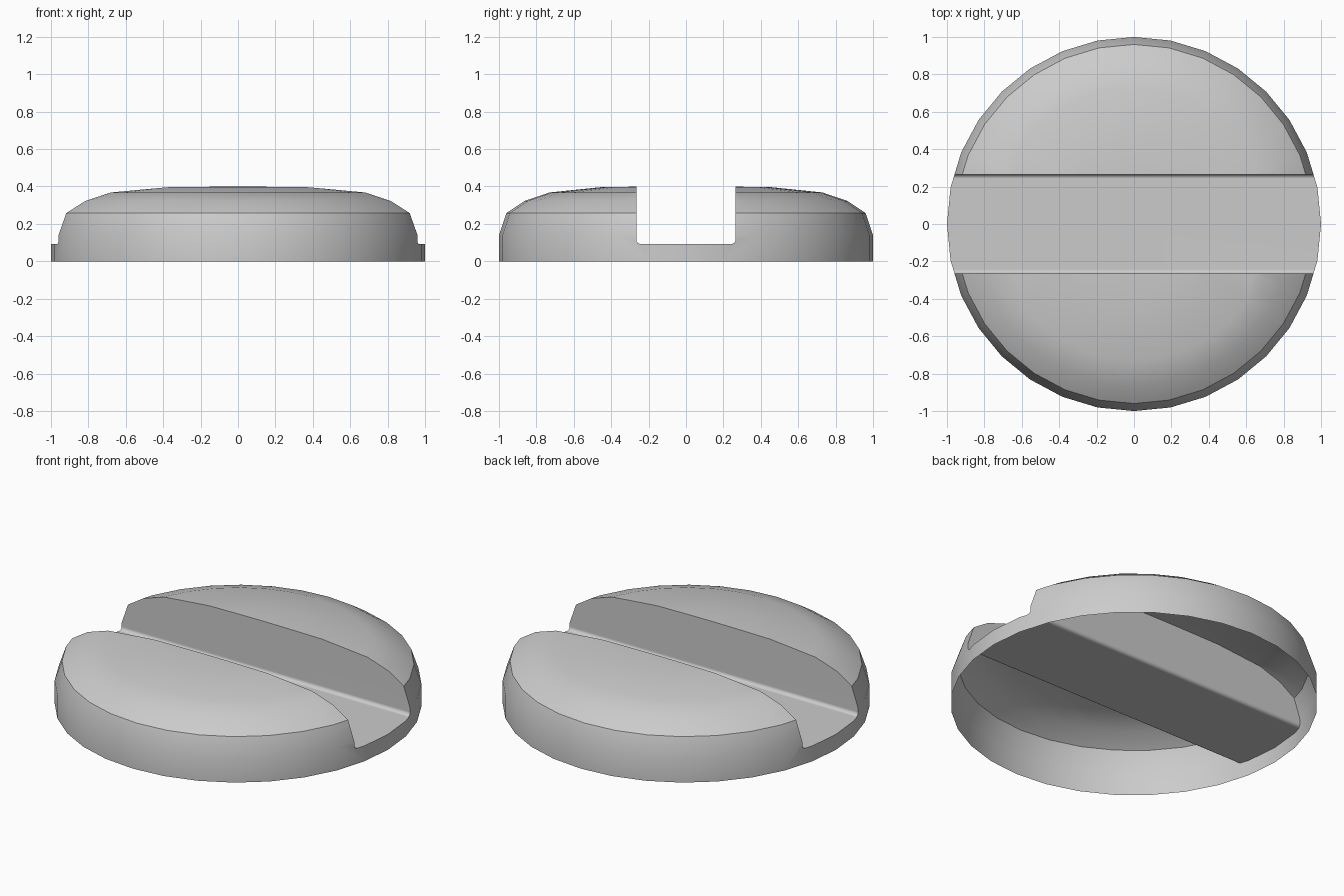
import bpy, bmesh, math
from mathutils import Matrix, Vector

if "Cube" in bpy.data.objects:
    bpy.data.objects.remove(bpy.data.objects["Cube"], do_unlink=True)

grey = bpy.data.materials.new("light grey")
grey.use_nodes = True
colour = (0.6, 0.6, 0.6, 1)
grey.diffuse_color = colour
grey.node_tree.nodes["Principled BSDF"].inputs["Base Color"].default_value = colour


def add_object(name, bm):
    bmesh.ops.recalc_face_normals(bm, faces=bm.faces)
    mesh = bpy.data.meshes.new(name)
    bm.to_mesh(mesh)
    bm.free()
    obj = bpy.data.objects.new(name, mesh)
    bpy.context.collection.objects.link(obj)
    mesh.materials.append(grey)
    return obj


# Domed head: radius and height profile, revolved in 32 steps
profile = [(0, 0), (1, 0), (1, 0.14), (0.96, 0.258), (0.862, 0.323),
           (0.73, 0.368), (0.46, 0.396), (0, 0.404)]
bm = bmesh.new()
verts = [bm.verts.new((r, 0, z)) for r, z in profile]
edges = [bm.edges.new(pair) for pair in zip(verts, verts[1:])]
bmesh.ops.spin(bm, geom=verts + edges, cent=(0, 0, 0), axis=(0, 0, 1),
               angle=math.tau, steps=32, use_duplicate=False)
bmesh.ops.remove_doubles(bm, verts=bm.verts, dist=1e-4)
head = add_object("slotted_head", bm)

# Slot cutter: a bar along x with rounded lower edges
half, floor, radius = 0.265, 0.093, 0.022
section = [(half, 0.6)]
for i in range(5):
    a = i * math.pi / 8
    section.append((half - radius + radius * math.cos(a),
                    floor + radius - radius * math.sin(a)))
section += [(-y, z) for y, z in reversed(section)]
bm = bmesh.new()
end = bm.faces.new([bm.verts.new((-1.2, y, z)) for y, z in section])
bar = bmesh.ops.extrude_face_region(bm, geom=[end])["geom"]
bmesh.ops.translate(bm, vec=(2.4, 0, 0),
                    verts=[g for g in bar if isinstance(g, bmesh.types.BMVert)])
cutter = add_object("slot_cutter", bm)
cutter.hide_render = True

# Cut the slot
bpy.context.view_layer.objects.active = head
cut = head.modifiers.new("slot", "BOOLEAN")
cut.operation, cut.solver, cut.object = "DIFFERENCE", "EXACT", cutter
bpy.ops.object.modifier_apply(modifier=cut.name)
bpy.data.objects.remove(cutter, do_unlink=True)

# Open the underside, leaving a thin shell
bm = bmesh.new()
bm.from_mesh(head.data)
base = [f for f in bm.faces if all(v.co.z < 1e-4 for v in f.verts)]
bmesh.ops.delete(bm, geom=base, context="FACES")
bm.to_mesh(head.data)
bm.free()

# Smooth shading with crisp slot rims and shoulder
bpy.ops.object.select_all(action="DESELECT")
head.select_set(True)
bpy.ops.object.shade_smooth_by_angle(angle=math.radians(30))
weighted = head.modifiers.new("flat_slot_shading", "WEIGHTED_NORMAL")
weighted.keep_sharp = True
